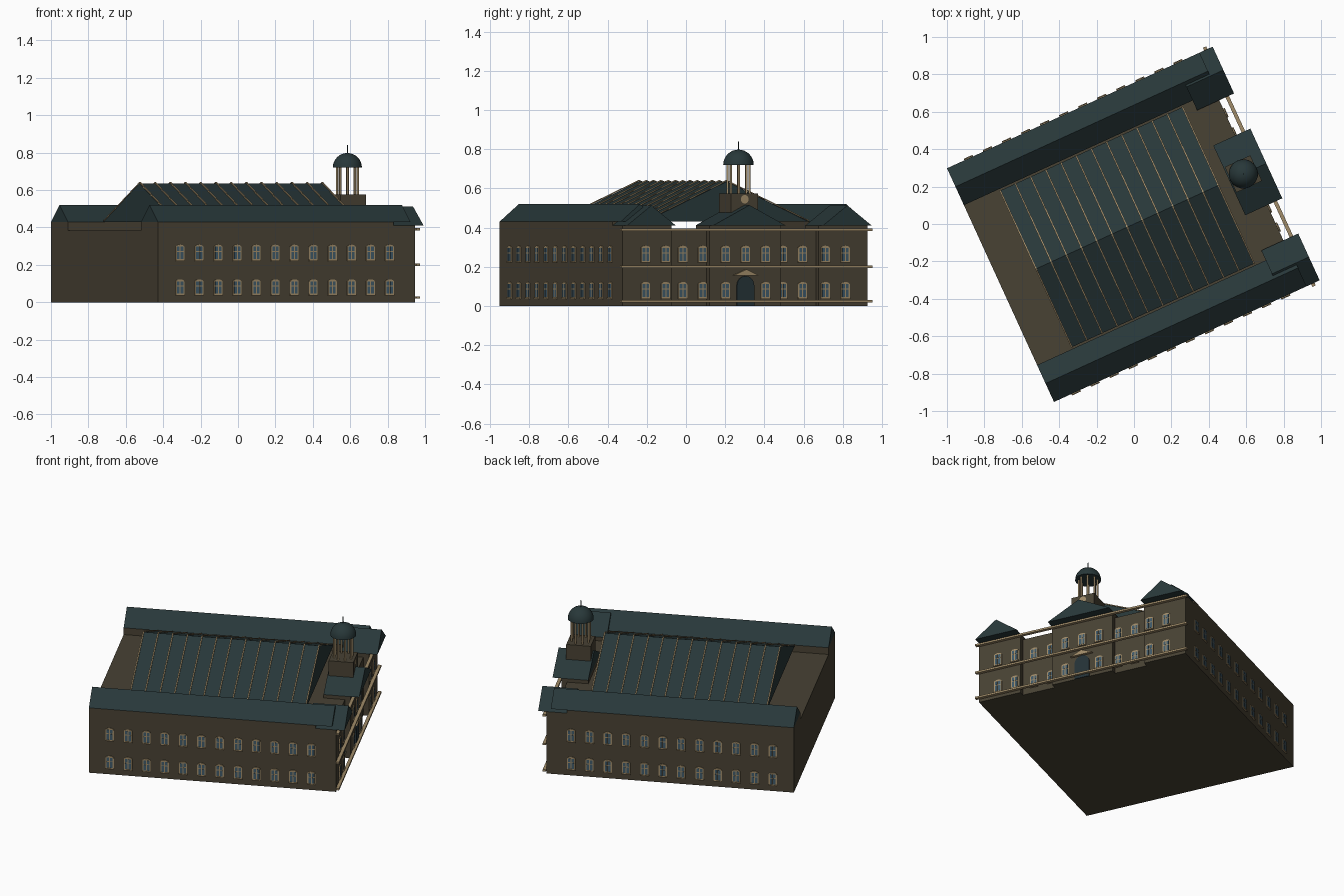
import bpy, bmesh
from math import pi, sin, cos, radians
from mathutils import Matrix, Vector

cube = bpy.data.objects.get("Cube")
if cube:
    bpy.data.objects.remove(cube)

# The building is turned about z; parts are laid out with x towards the entrance
TURN = Matrix.Rotation(radians(24.6), 4, 'Z')


def material(name, rgb):
    m = bpy.data.materials.new(name)
    m.use_nodes = True
    m.diffuse_color = (*rgb, 1)
    m.node_tree.nodes["Principled BSDF"].inputs["Base Color"].default_value = (*rgb, 1)
    return m


STONE = material("brown_stone", (0.065, 0.054, 0.034))
SLATE = material("dark_teal_slate", (0.021, 0.039, 0.041))
TRIM = material("tan_trim", (0.35, 0.26, 0.14))
GLASS = material("blue_glass", (0.05, 0.10, 0.14))
DOOR = material("dark_door", (0.018, 0.032, 0.038))


def place(name, mesh, matrix=Matrix()):
    ob = bpy.data.objects.new(name, mesh)
    bpy.context.scene.collection.objects.link(ob)
    ob.matrix_world = TURN @ matrix
    return ob


def finish(name, bm, mats):
    bmesh.ops.recalc_face_normals(bm, faces=bm.faces[:])
    mesh = bpy.data.meshes.new(name)
    bm.to_mesh(mesh)
    bm.free()
    for m in mats:
        mesh.materials.append(m)
    return mesh


def add_prism(bm, outline, x0, x1, mat=0):
    """Extrude a (y, z) outline along x."""
    base = bm.faces.new([bm.verts.new((x0, y, z)) for y, z in outline])
    ext = bmesh.ops.extrude_face_region(bm, geom=[base], use_keep_orig=True)["geom"]
    new = [g for g in ext if isinstance(g, bmesh.types.BMVert)]
    bmesh.ops.translate(bm, verts=new, vec=(x1 - x0, 0, 0))
    for f in {f for v in list(base.verts) + new for f in v.link_faces}:
        f.material_index = mat


def rect(y0, y1, z0, z1):
    return [(y0, z0), (y1, z0), (y1, z1), (y0, z1)]


def arch(w, z0, spring, top, steps=8):
    pts = [(-w, z0), (w, z0)]
    return pts + [(w * cos(pi * i / steps), spring + (top - spring) * sin(pi * i / steps))
                  for i in range(steps + 1)]


def prism(name, outline, x0, x1, mat):
    bm = bmesh.new()
    add_prism(bm, outline, x0, x1)
    return place(name, finish(name, bm, [mat]))


def box(name, x0, x1, y0, y1, z0, z1, mat):
    return prism(name, rect(y0, y1, z0, z1), x0, x1, mat)


def gable(name, x0, x1, y0, y1, eave, ridge, mat):
    return prism(name, [(y0, eave), (y1, eave), ((y0 + y1) / 2, ridge)], x0, x1, mat)


def cylinder(name, x, y, z0, z1, r, mat, sides=12):
    bm = bmesh.new()
    bmesh.ops.create_cone(bm, cap_ends=True, segments=sides, radius1=r, radius2=r, depth=z1 - z0)
    ob = place(name, finish(name, bm, [mat]), Matrix.Translation((x, y, (z0 + z1) / 2)))
    smooth(ob)
    return ob


def smooth(ob):
    bpy.ops.object.select_all(action='DESELECT')
    ob.select_set(True)
    bpy.context.view_layer.objects.active = ob
    bpy.ops.object.shade_smooth_by_angle(angle=radians(40))


# Main block and entrance bay
box("main_block", -0.785, 0.69, -0.47, 0.47, 0, 0.385, STONE)
box("entrance_bay", 0.56, 0.725, -0.2, 0.2, 0, 0.41, STONE)
gable("entrance_roof", 0.56, 0.778, -0.205, 0.205, 0.41, 0.515, SLATE)

# Long wings with end pavilions
for side, s in (("left", 1), ("right", -1)):
    lo, hi = sorted((s * 0.47, s * 0.687))
    box(side + "_wing", -0.785, 0.6, lo, hi, 0, 0.43, STONE)
    gable(side + "_wing_roof", -0.785, 0.7, lo, hi, 0.43, 0.52, SLATE)
    lo, hi = sorted((s * 0.412, s * 0.687))
    box(side + "_pavilion", 0.56, 0.725, lo, hi, 0, 0.41, STONE)
    gable(side + "_pavilion_roof", 0.56, 0.777, lo, hi, 0.41, 0.513, SLATE)

# Raised hall roof with ribs on both slopes
gable("hall_roof", -0.58, 0.5, -0.46, 0.46, 0.43, 0.635, SLATE)
bm = bmesh.new()
for i in range(13):
    x = -0.576 + i * 1.072 / 12
    add_prism(bm, [(-0.462, 0.432), (0, 0.637), (0.462, 0.432),
                   (0.462, 0.438), (0, 0.643), (-0.462, 0.438)], x - 0.004, x + 0.004)
place("hall_roof_ribs", finish("hall_roof_ribs", bm, [TRIM]))

# String courses running straight across the front
for name, z in (("lower", 0.025), ("middle", 0.2), ("upper", 0.39)):
    box(name + "_string_course", 0.727, 0.747, -0.703, 0.703, z - 0.006, z + 0.006, TRIM)

# One window shared by every opening: frame, panes, bars and sill, facing +x
bm = bmesh.new()
add_prism(bm, arch(0.025, -0.04, 0.03, 0.043), -0.002, 0.005, 0)
for y in (-0.0105, 0.0105):
    for z0, z1 in ((-0.034, 0.004), (0.009, 0.032)):
        add_prism(bm, rect(y - 0.0075, y + 0.0075, z0, z1), 0.004, 0.006, 1)
add_prism(bm, rect(-0.026, 0.026, -0.043, -0.037), 0, 0.009, 0)
window = finish("window", bm, [TRIM, GLASS])


def add_window(x, y, z, angle):
    place("window", window, Matrix.Translation((x, y, z)) @ Matrix.Rotation(angle, 4, 'Z'))


for z in (0.08, 0.265):
    for i in range(12):
        for s in (-1, 1):
            add_window(-0.657 + i * 0.112, s * 0.687, z, s * pi / 2)
    for i in range(-5, 6):
        if i or z > 0.2:
            add_window(0.69 if abs(i) in (2, 3) else 0.725, i * 0.112, z, 0)

# Arched door under a small pediment
prism("door", arch(0.048, 0, 0.105, 0.153, 12), 0.72, 0.732, DOOR)
prism("door_pediment", [(-0.072, 0.155), (0.072, 0.155), (0, 0.187)], 0.72, 0.742, TRIM)

# Cupola: base, columns, dome and finial
CX = 0.643
box("cupola_base", CX - 0.075, CX + 0.075, -0.075, 0.075, 0.385, 0.575, STONE)
bm = bmesh.new()
bmesh.ops.create_circle(bm, cap_ends=True, segments=20, radius=0.022)
face_front = Matrix.Translation((CX + 0.077, 0, 0.545)) @ Matrix.Rotation(pi / 2, 4, 'Y')
place("clock_face", finish("clock_face", bm, [TRIM]), face_front)
for i in range(8):
    a = (i + 0.5) * pi / 4
    cylinder("cupola_column", CX + 0.056 * cos(a), 0.056 * sin(a), 0.575, 0.725, 0.006, TRIM)
bm = bmesh.new()
bmesh.ops.create_uvsphere(bm, u_segments=32, v_segments=16, radius=0.078)
cut = bmesh.ops.bisect_plane(bm, geom=bm.verts[:] + bm.edges[:] + bm.faces[:], dist=1e-4,
                             plane_co=(0, 0, 0), plane_no=(0, 0, -1), clear_outer=True)
bmesh.ops.holes_fill(bm, edges=[e for e in bm.edges if e.is_boundary])
smooth(place("dome", finish("dome", bm, [SLATE]), Matrix.Translation((CX, 0, 0.72))))
cylinder("finial", CX, 0, 0.79, 0.84, 0.003, SLATE, 8)
